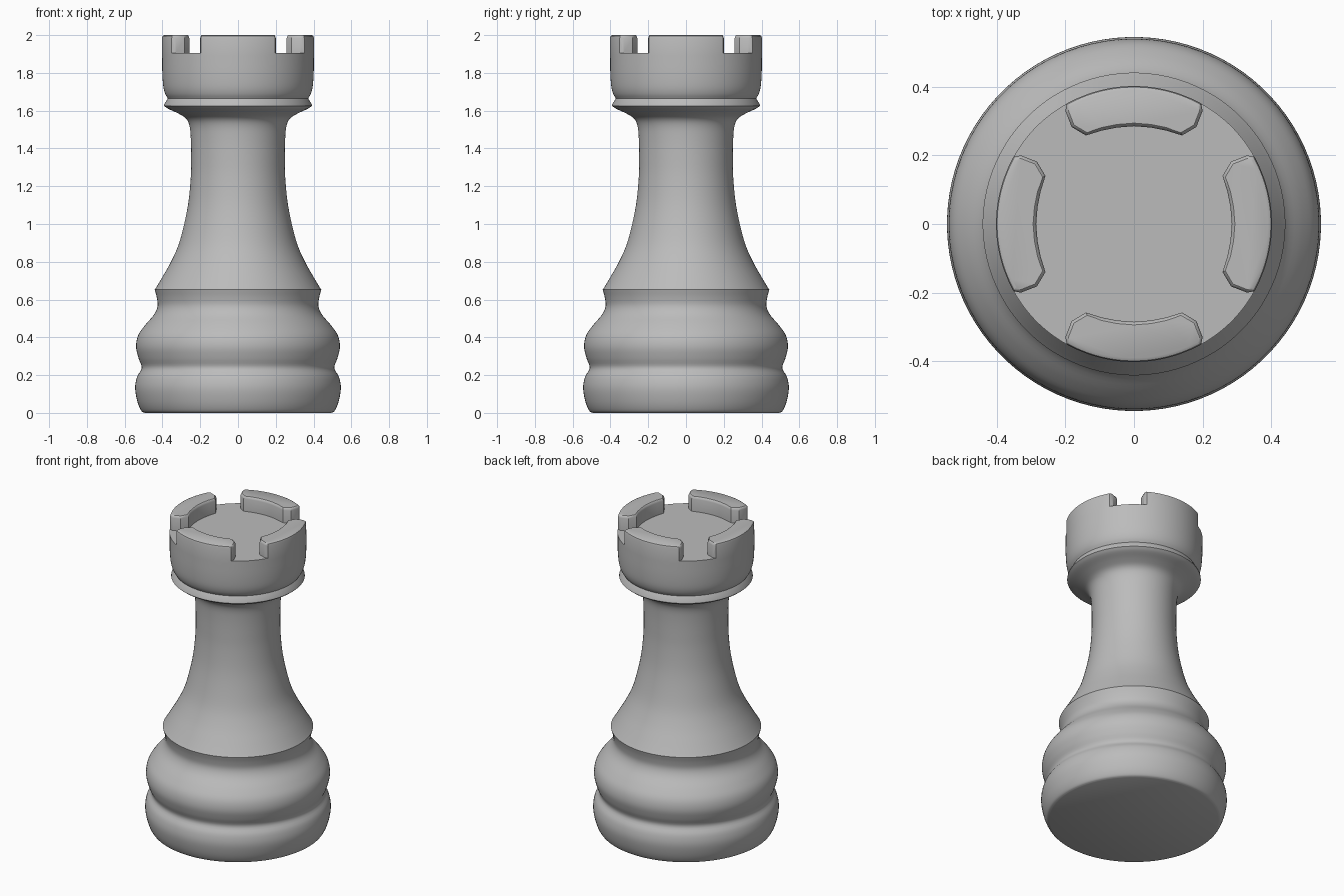
import bpy, bmesh, math
from mathutils import Vector

if "Cube" in bpy.data.objects:
    bpy.data.objects.remove(bpy.data.objects["Cube"])

SEG = 96
grey = bpy.data.materials.new("light_grey")
grey.diffuse_color = (0.5, 0.5, 0.5, 1)
grey.use_nodes = True
grey.node_tree.nodes["Principled BSDF"].inputs["Base Color"].default_value = grey.diffuse_color


def spline(pts, steps=4):
    """Smooth curve through (radius, height) points."""
    p = [Vector(q) for q in pts]
    p = [2 * p[0] - p[1]] + p + [2 * p[-1] - p[-2]]
    out = []
    for a, b, c, d in zip(p, p[1:], p[2:], p[3:]):
        for i in range(steps):
            t = i / steps
            out.append(0.5 * (2 * b + (c - a) * t + (2 * a - 5 * b + 4 * c - d) * t * t
                              + (3 * b - a - 3 * c + d) * t ** 3))
    return out + [p[-2]]


def skin(name, rings):
    """Closed solid from stacked rings of equal length."""
    bm = bmesh.new()
    vs = [[bm.verts.new(co) for co in ring] for ring in rings]
    n = len(vs[0])
    for lo, hi in zip(vs, vs[1:]):
        for i in range(n):
            j = (i + 1) % n
            bm.faces.new((lo[i], lo[j], hi[j], hi[i]))
    bm.faces.new(vs[0][::-1])
    bm.faces.new(vs[-1])
    bmesh.ops.recalc_face_normals(bm, faces=bm.faces)
    me = bpy.data.meshes.new(name)
    bm.to_mesh(me)
    bm.free()
    me.materials.append(grey)
    ob = bpy.data.objects.new(name, me)
    bpy.context.collection.objects.link(ob)
    return ob


def lathe(name, profile):
    angles = [2 * math.pi * (i + 0.5) / SEG for i in range(SEG)]
    return skin(name, [[(r * math.cos(a), r * math.sin(a), z) for a in angles]
                       for r, z in profile])


def smooth(ob):
    bpy.ops.object.select_all(action='DESELECT')
    ob.select_set(True)
    bpy.context.view_layer.objects.active = ob
    bpy.ops.object.shade_smooth_by_angle(angle=math.radians(32))


# Body: rounded double base, then flared column up to the collar
base = spline([(0.495, 0), (0.513, 0.012), (0.533, 0.06), (0.545, 0.13), (0.535, 0.19),
               (0.51, 0.238), (0.527, 0.29), (0.54, 0.35), (0.529, 0.41), (0.492, 0.465),
               (0.445, 0.52), (0.426, 0.565), (0.43, 0.61), (0.441, 0.652)])
column = spline([(0.437, 0.658), (0.40, 0.72), (0.355, 0.80), (0.315, 0.89), (0.285, 1.0),
                 (0.262, 1.12), (0.25, 1.25), (0.248, 1.35), (0.25, 1.45), (0.257, 1.52),
                 (0.277, 1.56), (0.32, 1.587), (0.37, 1.61), (0.392, 1.626)])
body = lathe("body", base + column + [(0.39, 1.635), (0.372, 1.665)])
smooth(body)

# Head: drum above the collar, with a softened top rim
head = lathe("battlement_head", spline([(0.372, 1.665), (0.386, 1.69), (0.396, 1.73),
             (0.401, 1.80), (0.402, 1.89)]) + [(0.402, 1.984), (0.399, 1.995), (0.39, 2.0)])

# Cutter: central well and four diagonal notches, flared at the top to soften edges
# Half outline of one merlon: tangent, radial, and how far each moves when flared
HALF = [(0.19, 0.46, -1, 0), (0.195, 0.355, -1, 0), (0.2, 0.33, -1, 0),
        (0.182, 0.283, -.8, .6), (0.14, 0.258, -.4, .9), (0.095, 0.272, 0, 1),
        (0.05, 0.281, 0, 1)]
OUTLINE = HALF + [(0, 0.285, 0, 1)] + [(-u, v, -a, b) for u, v, a, b in HALF[::-1]]


def cutter_ring(z, d):
    ring = []
    for k in range(4):
        c, s = math.cos(-k * math.pi / 2), math.sin(-k * math.pi / 2)
        for u, v, a, b in OUTLINE[::-1]:
            x, y = u + a * d, v + b * d
            ring.append((x * c - y * s, x * s + y * c, z))
    return ring


cutter = skin("notch_cutter", [cutter_ring(z, d) for z, d in
              [(1.905, 0), (1.985, 0), (1.996, 0.004), (2.004, 0.014), (2.05, 0.02)]])
cutter.hide_render = True
mod = head.modifiers.new("notches", 'BOOLEAN')
mod.operation = 'DIFFERENCE'
mod.solver = 'EXACT'
mod.object = cutter
bpy.context.view_layer.objects.active = head
bpy.ops.object.modifier_apply(modifier=mod.name)
bpy.data.objects.remove(cutter)
smooth(head)
